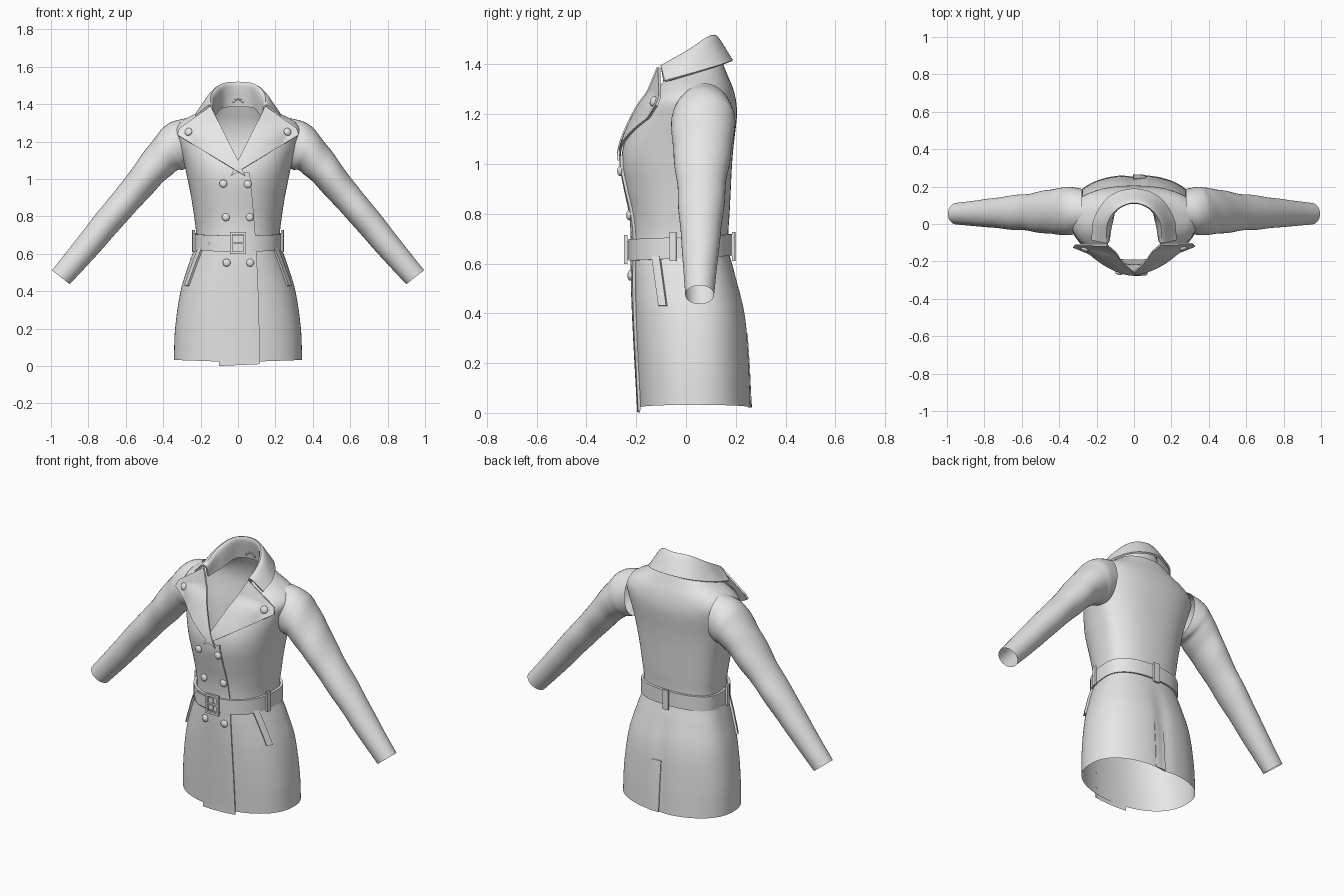
import bpy, bmesh, math
from mathutils import Vector, Matrix

if "Cube" in bpy.data.objects:
    bpy.data.objects.remove(bpy.data.objects["Cube"])

cloth = bpy.data.materials.new("grey_cloth")
cloth.diffuse_color = (0.8, 0.8, 0.8, 1)
cloth.use_nodes = True
cloth.node_tree.nodes["Principled BSDF"].inputs["Base Color"].default_value = cloth.diffuse_color
N, YC = 2.3, 0.04          # section exponent and centre line of the body


def finish(name, bm, thick=0.0, angle=40):
    me = bpy.data.meshes.new(name)
    bmesh.ops.recalc_face_normals(bm, faces=bm.faces)
    bm.to_mesh(me)
    bm.free()
    me.materials.append(cloth)
    ob = bpy.data.objects.new(name, me)
    bpy.context.collection.objects.link(ob)
    bpy.ops.object.select_all(action='DESELECT')
    ob.select_set(True)
    bpy.context.view_layer.objects.active = ob
    if thick:
        m = ob.modifiers.new("thickness", 'SOLIDIFY')
        m.thickness, m.offset = thick, 0
        bpy.ops.object.modifier_apply(modifier=m.name)
    bpy.ops.object.shade_smooth_by_angle(angle=math.radians(angle))
    return ob


def sheet(name, f, nu, nv, thick=0.0, close_u=False):
    """Grid surface from f(u, v), u and v in 0..1."""
    bm = bmesh.new()
    cols = nu if close_u else nu + 1
    g = [[bm.verts.new(f(i / nu, j / nv)) for i in range(cols)] for j in range(nv + 1)]
    for j in range(nv):
        for i in range(nu):
            k = (i + 1) % cols
            bm.faces.new((g[j][i], g[j][k], g[j + 1][k], g[j + 1][i]))
    return finish(name, bm, thick)


def spline(rows, k):
    """Smooth interpolation of rows whose first entry is the key."""
    k = min(max(k, rows[0][0]), rows[-1][0])
    i = next(n for n in range(len(rows) - 1) if k <= rows[n + 1][0])
    a, b = rows[i], rows[i + 1]
    p, q = rows[max(i - 1, 0)], rows[min(i + 2, len(rows) - 1)]
    h = b[0] - a[0]
    t = (k - a[0]) / h
    out = []
    for c in range(1, len(a)):
        m0 = (b[c] - p[c]) / (b[0] - p[0]) * h
        m1 = (q[c] - a[c]) / (q[0] - a[0]) * h
        out.append((2*t**3 - 3*t**2 + 1) * a[c] + (t**3 - 2*t*t + t) * m0
                   + (3*t*t - 2*t**3) * b[c] + (t**3 - t*t) * m1)
    return out


def lerp(a, b, t):
    return a + (b - a) * t


# ---- body: height, half width, front y, back y
BODY = [(0.02, .343, -.19, .262), (.2, .336, -.20, .255), (.4, .307, -.21, .238),
        (.55, .262, -.215, .20), (.65, .228, -.215, .172), (.72, .225, -.215, .17),
        (.8, .235, -.222, .175), (.9, .25, -.242, .18), (1.0, .27, -.258, .185),
        (1.08, .288, -.25, .192), (1.2, .325, -.20, .205), (1.26, .34, -.165, .2),
        (1.31, .30, -.12, .187), (1.35, .225, -.10, .17), (1.40, .15, -.085, .15)]


def body_pt(a, z, off=0.0):
    """Point on the coat at angle a from the front; off is outward."""
    w, yf, yb = spline(BODY, z)
    s, c = math.sin(a), math.cos(a)
    x = (w + off) * math.copysign(abs(s) ** (2 / N), s)
    d = (YC - yf if c > 0 else yb - YC) + off
    y = YC - d * math.copysign(abs(c) ** (2 / N), c)
    if c < 0 and z < .6:                       # centre back crease
        y -= .01 * math.exp(-(x / .04) ** 2) * min(1, (.6 - z) / .2)
    return Vector((x, y, z))


def ang_x(x, z):
    w = spline(BODY, z)[0]
    return math.copysign(math.asin(min(abs(x) / w, 1) ** (N / 2)), x)


def ang_y(y, z):
    return math.acos(min((YC - y) / (YC - spline(BODY, z)[1]), 1) ** (N / 2))


def body(u, v):
    z = lerp(.02, 1.40, v)
    a0 = ang_x(min(max(0, z - 1.07) * .6, .14), z)
    p = body_pt(lerp(a0, 2 * math.pi - a0, u), z)
    p.z += .012 * (1 - v) ** 12 * abs(p.x) / .34
    return p


sheet("coat_body", body, 96, 70)


# ---- double breasted overlap with a raised edge
def overlap(u, v):
    z = lerp(0, 1.035, v)
    x = lerp(-.10, lerp(.112, .06, v ** 2), min(u / .95, 1))
    p = body_pt(ang_x(x, max(z, .02)), max(z, .02), 0 if u > .96 else .002 + .01 * u)
    p.z = z + .01 * u * (1 - v)
    return p


sheet("front_overlap", overlap, 20, 50)


# ---- back vent flap
def vent(u, v):
    z = lerp(.022, .32, v)
    x = lerp(-.004, .06, u)
    return body_pt(math.pi - ang_x(x, z), z, .010 * (1 - u) * (1 - v * .8) + .001)


sheet("back_vent", vent, 6, 14, .004)

# ---- sleeves: key, outer x z, inner x z, centre y, half depth
SLEEVE = [(0, .28, 1.325, .27, 1.06, .072, .115), (1, .365, 1.30, .295, 1.05, .07, .127),
          (2, .43, 1.24, .335, 1.04, .068, .127), (3, .52, 1.12, .41, .972, .065, .115),
          (4, .635, .965, .53, .845, .062, .098), (5, .765, .805, .66, .70, .06, .084),
          (6, .885, .65, .78, .565, .057, .07), (7, .995, .512, .90, .437, .055, .058)]


def sleeve(side):
    def f(u, v):
        ox, oz, ix, iz, yc, ry = spline(SLEEVE, v * 7)
        t = u * 2 * math.pi
        r = 1 + .03 * math.sin(v * 34 + 2 * math.sin(t)) * math.sin(v * math.pi) ** 2 * math.sin(t + v * 5)
        c, s = math.cos(t) * r, math.sin(t) * r
        return Vector((side * lerp(ix, ox, .5 + c / 2), yc + ry * s, lerp(iz, oz, .5 + c / 2)))
    return f


for side, tag in ((-1, "right"), (1, "left")):
    sheet(tag + "_sleeve", sleeve(side), 40, 60, close_u=True)

# ---- collar: key, then stand, fold and outer edge points
half = [(0, 0, .135, 1.385, 0, .115, 1.515, 0, .185, 1.415),
        (.35, .085, .108, 1.38, .085, .085, 1.505, .13, .145, 1.40),
        (.7, .12, .0, 1.345, .14, .01, 1.455, .21, .03, 1.365),
        (1, .135, -.09, 1.33, .15, -.10, 1.392, .225, -.085, 1.332)]
flip = [tuple(-c if i in (0, 1, 4, 7) else c for i, c in enumerate(r)) for r in half[:0:-1]]
COLLAR = flip + half


def collar(u, v):
    c = spline(COLLAR, u * 2 - 1)
    return Vector(spline([(0, *c[:3]), (1, *c[3:6]), (2, *c[6:])], v * 2))


sheet("collar", collar, 48, 14, .01)


# ---- peaked lapels
def lapel(side):
    D, A = Vector((-.04, -.262, 1.015)), Vector((.325, -.118, 1.235))
    C, B = Vector((.145, -.108, 1.388)), Vector((.312, -.105, 1.27))

    def f(u, v):
        p = D.lerp(A, u).lerp(C.lerp(B, u), v)
        base = body_pt(ang_x(p.x, p.z), p.z).y
        p.y = min(p.y, base - .01) - (.005 if side < 0 else 0)
        p.x *= side
        return p
    return f


for side, tag in ((-1, "right"), (1, "left")):
    sheet(tag + "_lapel", lapel(side), 20, 16, .01)


# ---- belt, its pointed end and the loops
def belt(u, v):
    a = u * 2 * math.pi
    off, dz = ((.002, -.043), (.016, -.043), (.016, .043), (.002, .043))[round(v * 3)]
    z = .665 - .01 * math.cos(a)
    p = body_pt(a, z, off)
    p.z = z + dz
    return p


sheet("belt", belt, 72, 3, close_u=True)


def belt_end(u, v):
    x = lerp(-.145 + .03 * abs(2 * v - 1), .0, u)
    p = body_pt(ang_x(x, .655), .655, .019)
    p.z = lerp(.62, .69, v)
    return p


sheet("belt_end", belt_end, 10, 6, .006)

side_a = ang_y(-.045, .66)
for name, a in (("left_loop", side_a), ("right_loop", -side_a), ("back_loop", math.pi)):
    def loop(u, v, a=a):
        p = body_pt(a + lerp(-.05, .05, u), .667, .022)
        p.z = lerp(.61, .727, v)
        return p
    sheet(name, loop, 4, 4, .012)

# ---- buckle frame and prong
bm = bmesh.new()
for x, z, w, h in ((-.036, 0, .012, .115), (.036, 0, .012, .115), (0, .052, .084, .012),
                   (0, -.052, .084, .012), (.0, 0, .07, .008)):
    bmesh.ops.create_cube(bm, size=1, matrix=Matrix.Translation((x, -.242, .657 + z))
                          @ Matrix.Diagonal((w, .014, h, 1)))
finish("buckle", bm)

# ---- slanted pocket welts
for side, tag in ((-1, "right"), (1, "left")):
    def welt(u, v, side=side):
        z = lerp(.43, .63, v)
        p = body_pt(ang_y(lerp(-.105, -.132, v) + .03 * u, z), z, .006)
        return Vector((side * p.x, p.y, z))
    sheet(tag + "_pocket_welt", welt, 3, 10, .012)


# ---- domed buttons
def button(name, pos, normal):
    bm = bmesh.new()
    rot = Vector(normal).to_track_quat('Z', 'Y').to_matrix().to_4x4()
    bmesh.ops.create_uvsphere(bm, u_segments=20, v_segments=10, radius=1,
                              matrix=Matrix.Translation(pos) @ rot @ Matrix.Diagonal((.021, .021, .011, 1)))
    finish(name, bm)


for i, (x, z) in enumerate(((-.075, .975), (.05, .972), (-.062, .795), (.06, .795),
                            (-.058, .552), (.062, .552))):
    button(f"front_button_{i + 1}", body_pt(ang_x(x, z), z, .013), (x * 1.5, -1, 0))
for side, tag in ((-1, "right"), (1, "left")):
    p = lapel(side)(.8, .5)
    p = Vector((side * .265, p.y - .005, 1.252))
    button(tag + "_lapel_button", p, (side * .5, -1, .4))


# ---- hanger loop inside the neck
def hanger(u, v):
    t, r = u * math.pi, v * 2 * math.pi
    d = .02 + .004 * math.cos(r)
    return Vector((1.4 * d * math.cos(t), .118 + .004 * math.sin(r), 1.405 + d * math.sin(t)))


sheet("hanger_loop", hanger, 14, 8)
